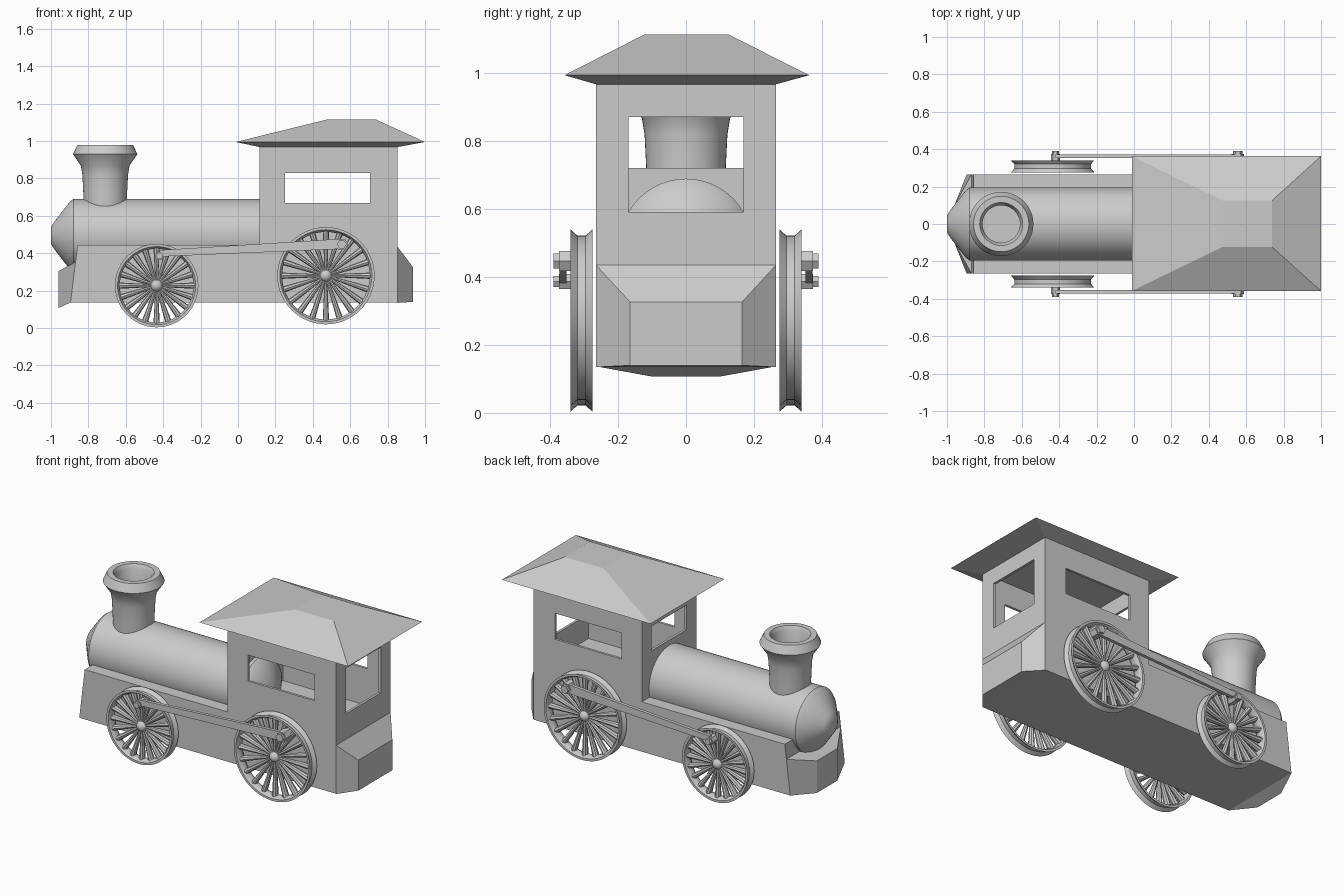
import bpy, bmesh
from math import sin, cos, pi
from mathutils import Matrix, Vector

if "Cube" in bpy.data.objects:
    bpy.data.objects.remove(bpy.data.objects["Cube"])


def loft(name, rings, matrix=None, closed=False, smooth=False):
    """Skin a list of equal-length vertex rings; cap the ends unless closed."""
    bm = bmesh.new()
    vr = [[bm.verts.new(p) for p in ring] for ring in rings]
    n = len(vr[0])
    pairs = list(zip(vr, vr[1:])) + ([(vr[-1], vr[0])] if closed else [])
    for a, b in pairs:
        for i in range(n):
            j = (i + 1) % n
            bm.faces.new((a[i], a[j], b[j], b[i]))
    if not closed:
        bm.faces.new(vr[0])
        bm.faces.new(vr[-1])
    return finish(name, bm, matrix, smooth)


def finish(name, bm, matrix=None, smooth=False):
    if matrix:
        bm.transform(matrix)
    bmesh.ops.recalc_face_normals(bm, faces=bm.faces)
    me = bpy.data.meshes.new(name)
    bm.to_mesh(me)
    bm.free()
    ob = bpy.data.objects.new(name, me)
    bpy.context.collection.objects.link(ob)
    if smooth:
        bpy.ops.object.select_all(action='DESELECT')
        ob.select_set(True)
        bpy.context.view_layer.objects.active = ob
        bpy.ops.object.shade_smooth_by_angle(angle=0.6)
    return ob


def lathe(name, profile, matrix=None, closed=False, n=48):
    """Turn (radius, height) points around z."""
    rings = [[(r * cos(2 * pi * i / n), r * sin(2 * pi * i / n), z) for i in range(n)]
             for r, z in profile]
    return loft(name, rings, matrix, closed, True)


def rect_z(x0, x1, y0, y1, z):
    return [(x0, y0, z), (x1, y0, z), (x1, y1, z), (x0, y1, z)]


def end_ring(x_low, x_high, w, z0, z1):
    """Rectangle across the engine, optionally leaning in x."""
    return [(x_low, -w, z0), (x_low, w, z0), (x_high, w, z1), (x_high, -w, z1)]


def wall(name, axis, d0, d1, outer, hole):
    """Flat panel with a rectangular window; axis is the thickness direction."""
    def ring(r, d):
        a0, a1, z0, z1 = r
        pts = [(a0, z0), (a1, z0), (a1, z1), (a0, z1)]
        return [(d, a, z) if axis == 'x' else (a, d, z) for a, z in pts]
    return loft(name, [ring(outer, d0), ring(hole, d0), ring(hole, d1), ring(outer, d1)],
                closed=True)


ALONG_X = Matrix.Rotation(pi / 2, 4, 'Y')
W = 0.265

# Chassis with sloped nose, front plough and rear bumper
loft("chassis", [end_ring(-0.895, -0.858, W, 0.137, 0.443), end_ring(0.853, 0.853, W, 0.137, 0.443)])
loft("front_plough", [end_ring(-0.895, -0.869, W, 0.137, 0.353), end_ring(-0.96, -0.96, 0.10, 0.107, 0.305)])
loft("rear_bumper", [end_ring(0.853, 0.853, W, 0.135, 0.435), end_ring(0.935, 0.935, 0.165, 0.14, 0.327)])

# Boiler with coned nose, reaching into the cab
lathe("boiler", [(0.045, -1.0), (0.07, -0.985), (0.18, -0.9), (0.195, -0.88), (0.195, 0.15), (0.17, 0.18), (0.045, 0.245)],
      Matrix.Translation((0, 0, 0.495)) @ ALONG_X)

# Flared chimney with a hollow top
lathe("chimney", [(0.115, 0.55), (0.117, 0.72), (0.122, 0.82), (0.13, 0.868), (0.172, 0.93), (0.148, 0.98),
                  (0.115, 0.98), (0.10, 0.955), (0.10, 0.75)],
      Matrix.Translation((-0.71, 0, 0)))

# Cab walls with windows
T = 0.015
for side, nm in ((-1, "right"), (1, "left")):
    wall("cab_side_" + nm, 'y', side * W, side * (W - T), (0.115, 0.853, 0.43, 0.975), (0.252, 0.705, 0.67, 0.83))
wall("cab_front", 'x', 0.115, 0.115 + T, (-W, W, 0.43, 0.975), (-0.17, 0.17, 0.722, 0.872))
wall("cab_rear", 'x', 0.853 - T, 0.853, (-W, W, 0.43, 0.975), (-0.17, 0.17, 0.592, 0.872))

# Hipped roof
loft("roof", [rect_z(0.115, 0.853, -W, W, 0.968), rect_z(-0.012, 1.0, -0.358, 0.363, 0.995),
              rect_z(0.475, 0.737, -0.122, 0.125, 1.115)])


def wheel(name, x, z, r, side, spokes=20):
    """Grooved rim, tapered spokes and a domed hub."""
    m = Matrix.Translation((x, side * 0.308, z)) @ Matrix.Rotation(-side * pi / 2, 4, 'X')
    w = 0.032
    lathe(name + "_rim", [(r, w), (r - 0.018, 0.012), (r - 0.018, -0.012), (r, -w),
                          (r - 0.014, -w), (r - 0.026, -0.012), (r - 0.026, 0.012), (r - 0.014, w)], m, True, 56)
    bm = bmesh.new()
    for i in range(spokes):
        length = r - 0.035
        mat = (Matrix.Rotation(2 * pi * i / spokes, 4, 'Z') @ Matrix.Translation((0.015 + length / 2, 0, 0))
               @ Matrix.Scale(1.3, 4, (0, 0, 1)) @ ALONG_X)
        bmesh.ops.create_cone(bm, cap_ends=True, segments=8, radius1=0.007,
                              radius2=0.017, depth=length, matrix=mat)
    finish(name + "_spokes", bm, m, True)
    bm = bmesh.new()
    bmesh.ops.create_uvsphere(bm, u_segments=20, v_segments=12, radius=0.033)
    finish(name + "_hub", bm, m, True)


def pin(name, x, z, side, r, y0, y1):
    """Hexagonal crank pin."""
    loft(name, [[(x + r * cos(i * pi / 3), side * y, z + r * sin(i * pi / 3)) for i in range(6)]
                for y in (y0, y1)])


# Wheels, coupling rods and crank pins on both sides
for side, nm in ((-1, "right"), (1, "left")):
    wheel("front_wheel_" + nm, -0.435, 0.227, 0.223, side)
    wheel("rear_wheel_" + nm, 0.47, 0.28, 0.26, side)
    y0, y1 = side * 0.352, side * 0.372
    loft("coupling_rod_" + nm, [
        [(-0.42, y0, 0.382), (-0.42, y1, 0.382), (-0.42, y1, 0.417), (-0.42, y0, 0.417)],
        [(0.55, y0, 0.423), (0.55, y1, 0.423), (0.55, y1, 0.477), (0.55, y0, 0.477)]])
    for end, x, z, r in (("front", -0.42, 0.387, 0.025), ("rear", 0.555, 0.448, 0.034)):
        pin(end + "_crank_" + nm, x, z, side, r, 0.305, 0.374)
        pin(end + "_crank_nut_" + nm, x, z, side, r * 0.75, 0.37, 0.391)
